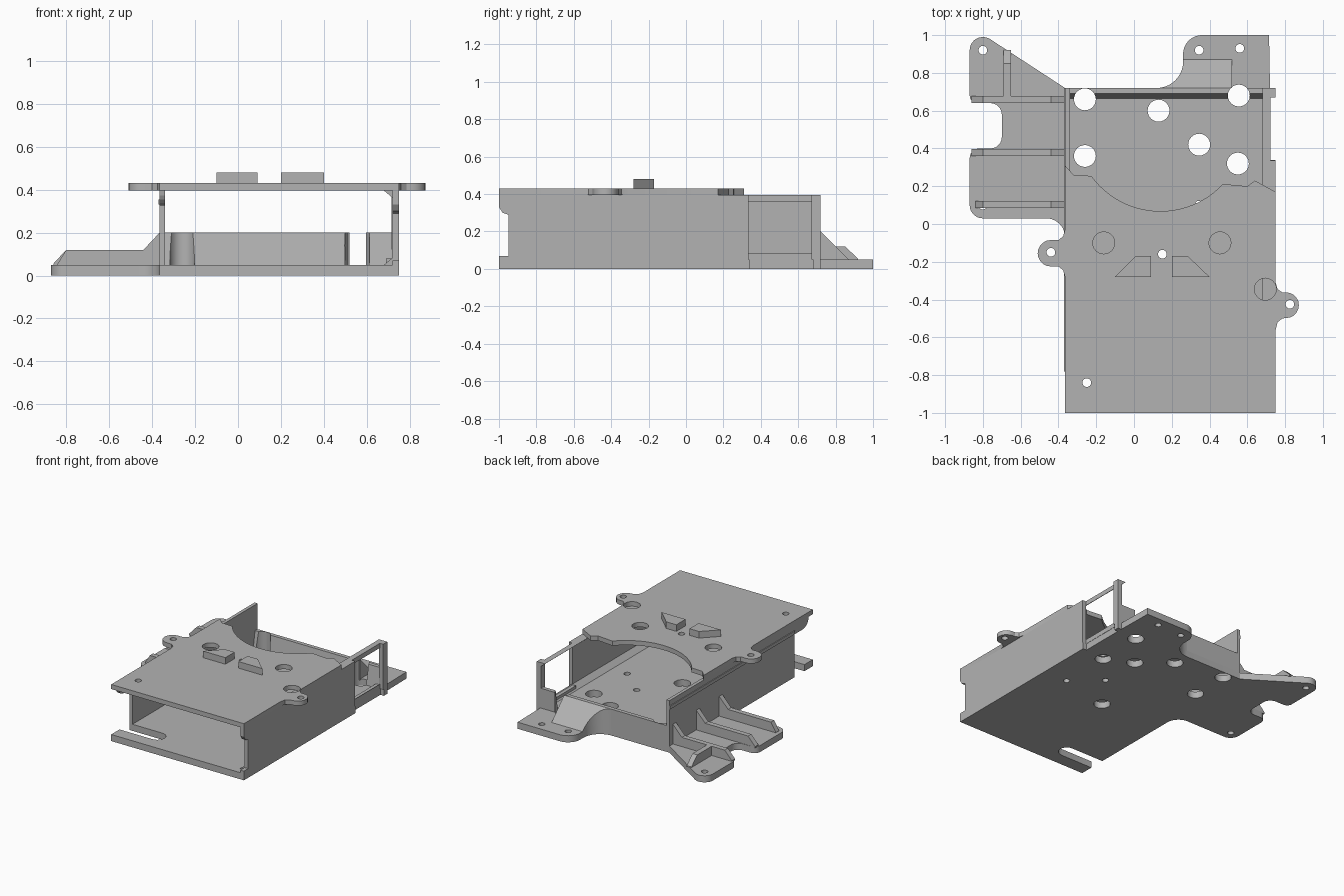
import bpy
import bmesh
from math import sin, cos, radians

cube = bpy.data.objects.get("Cube")
if cube:
    bpy.data.objects.remove(cube, do_unlink=True)

GREY = (0.45, 0.45, 0.45, 1)
grey = bpy.data.materials.new("plain grey")
grey.use_nodes = True
grey.diffuse_color = GREY
grey.node_tree.nodes["Principled BSDF"].inputs["Base Color"].default_value = GREY


def arc(cx, cy, r, start, end, steps=10):
    angles = [radians(start + (end - start) * i / steps) for i in range(steps + 1)]
    return [(cx + r * cos(a), cy + r * sin(a)) for a in angles]


def prism(name, outline, low, high, axis="z"):
    """Extrude an outline along an axis; high may be a function of the outline point."""
    place = {"x": lambda u, v, w: (w, u, v),
             "y": lambda u, v, w: (u, w, v),
             "z": lambda u, v, w: (u, v, w)}[axis]
    top = high if callable(high) else lambda u, v: high
    bm = bmesh.new()
    lower = [bm.verts.new(place(u, v, low)) for u, v in outline]
    upper = [bm.verts.new(place(u, v, top(u, v))) for u, v in outline]
    bm.faces.new(lower)
    bm.faces.new(upper)
    n = len(outline)
    for i in range(n):
        j = (i + 1) % n
        bm.faces.new((lower[i], lower[j], upper[j], upper[i]))
    bmesh.ops.recalc_face_normals(bm, faces=bm.faces)
    mesh = bpy.data.meshes.new(name)
    bm.to_mesh(mesh)
    bm.free()
    mesh.materials.append(grey)
    obj = bpy.data.objects.new(name, mesh)
    bpy.context.collection.objects.link(obj)
    return obj


def box(name, x0, x1, y0, y1, z0, z1):
    return prism(name, [(x0, y0), (x1, y0), (x1, y1), (x0, y1)], z0, z1)


def drill(obj, holes, low, high):
    """Cut round vertical holes given as (x, y, radius)."""
    bpy.context.view_layer.objects.active = obj
    for x, y, r in holes:
        cutter = prism("hole_cutter", arc(x, y, r, 0, 345, 23), low, high)
        cutter.hide_render = True
        mod = obj.modifiers.new("hole", "BOOLEAN")
        mod.operation = "DIFFERENCE"
        mod.solver = "EXACT"
        mod.object = cutter
        bpy.ops.object.modifier_apply(modifier=mod.name)
        bpy.data.objects.remove(cutter, do_unlink=True)


def smooth(obj):
    bpy.ops.object.select_all(action="DESELECT")
    obj.select_set(True)
    bpy.context.view_layer.objects.active = obj
    bpy.ops.object.shade_smooth_by_angle(angle=radians(30))


LEFT, RIGHT, BACK = -0.365, 0.75, 0.72
FLOOR, ROOF, TOP = 0.05, 0.395, 0.43
BIG, SMALL = 0.058, 0.023

# Base plate with front slot, rear tab and side flange
flare = arc(0.12, 0.86, 0.14, 0, -90)
outline = [(LEFT, -1), (RIGHT, -1), (RIGHT, 0.34), (0.72, 0.34), (0.72, 0.68),
           (RIGHT, 0.68), (RIGHT, BACK), (0.72, BACK), (0.715, 1)]
outline += arc(0.36, 0.9, 0.1, 90, 180) + flare + [(LEFT, BACK)]
outline += arc(-0.8, 0.92, 0.07, 57, 180) + arc(-0.83, 0.68, 0.04, 180, 270, 5)
outline += arc(-0.76, 0.58, 0.06, 90, 0, 6) + arc(-0.76, 0.46, 0.06, 0, -90, 6)
outline += arc(-0.82, 0.35, 0.05, 90, 180, 6) + arc(-0.8, 0.1, 0.07, 180, 270)
outline += arc(-0.465, -0.07, 0.1, 90, 0) + [(LEFT, -0.78)]
outline += arc(-0.09, -0.84, 0.06, 90, -90) + [(LEFT, -0.9)]
base = prism("base_plate", outline, 0, FLOOR)
large_holes = [(-0.26, 0.66), (-0.26, 0.36), (0.13, 0.6), (0.345, 0.42),
               (0.555, 0.68), (0.55, 0.32), (0.15, -0.17)]
small_holes = [(0.345, 0.1), (0.55, -0.08), (0.345, 0.92), (0.56, 0.93),
               (-0.8, 0.92), (-0.8, 0.1)]
drill(base, [(x, y, BIG) for x, y in large_holes]
      + [(x, y, SMALL) for x, y in small_holes], -0.1, 0.3)
smooth(base)

# Rear wall, cut by the floor holes it meets
rear = prism("rear_wall", [(0.665, FLOOR), (BACK, FLOOR), (BACK, 0.2), (0.69, 0.2)],
             LEFT + 0.025, 0.72, "x")
drill(rear, [(-0.26, 0.66, BIG), (0.555, 0.68, BIG)], 0, 0.3)
smooth(rear)

# Ramp on the rear tab
ramp = prism("rear_ramp", [(0.52, BACK), (0.52, 0.87)] + [(0.26, 0.87)] + flare,
             0.04, lambda x, y: max(0.045, 0.2 - (y - BACK)))
smooth(ramp)

# Side walls, open frame and its rails
box("right_wall", LEFT, LEFT + 0.025, -0.78, BACK, FLOOR, ROOF)
box("right_wall_ridge", LEFT - 0.006, LEFT, -0.78, BACK, 0.33, 0.355)
corner = [(-0.78, ROOF), (-0.95, ROOF)] + arc(-0.88, 0.395, 0.07, 180, 270, 5) + [(-0.78, 0.325)]
prism("right_wall_front_corner", corner, LEFT, LEFT + 0.025, "x")
box("left_wall", 0.72, RIGHT, -0.95, 0.335, FLOOR, ROOF)
box("left_wall_front_foot", 0.72, RIGHT, -1, -0.95, FLOOR, 0.07)
prism("left_wall_front_corner", [(-1, ROOF), (-0.95, ROOF), (-0.95, 0.29), (-0.98, 0.3), (-1, 0.33)],
      0.72, RIGHT, "x")
box("frame_post", 0.715, RIGHT, 0.67, BACK, FLOOR, ROOF)
box("frame_sill", 0.69, 0.72, 0.335, 0.67, FLOOR, 0.08)
prism("upper_rail", [(0.68, ROOF), (0.722, ROOF), (0.722, 0.36)], -0.95, BACK, "y")
prism("lower_rail", [(0.68, FLOOR), (0.722, FLOOR), (0.722, 0.085)], -0.95, BACK, "y")

# Ribs on the side flange
rib = [(-0.86, 0.045), (-0.86, 0.055), (-0.8, 0.12), (-0.44, 0.12),
       (LEFT, 0.2), (LEFT, 0.045)]
inner_rib = [(max(x, -0.84), z) for x, z in rib]
for name, y, shape in (("front_rib", 0.085, inner_rib), ("middle_rib", 0.36, rib),
                       ("back_rib", 0.64, rib)):
    prism(name, shape, y, y + 0.038, "y")
prism("cross_rib", [(0.67, 0.045), (0.67, 0.12), (0.85, 0.12), (0.92, 0.055), (0.92, 0.045)],
      -0.69, -0.65, "x")

# Top plate with two screw tabs and a scooped rear edge
lid = [(LEFT, -1), (RIGHT, -1), (RIGHT, -0.56), (0.76, -0.52), (0.785, -0.5)]
lid += arc(0.805, -0.43, 0.068, -90, 90)
lid += [(0.785, -0.362), (0.76, -0.345), (RIGHT, -0.31), (RIGHT, 0.17), (0.64, 0.23), (0.6, 0.2)]
lid += arc(0.14, 0.52, 0.452, -43, -144, 24)
lid += [(-0.32, 0.26), (LEFT, 0.31), (LEFT, -0.03), (-0.375, -0.065), (-0.4, -0.085)]
lid += arc(-0.44, -0.155, 0.07, 90, 270)
lid += [(-0.4, -0.225), (-0.375, -0.245), (LEFT, -0.28)]
top_plate = prism("top_plate", lid, ROOF, TOP)
drill(top_plate, [(-0.16, -0.1, BIG), (0.455, -0.1, BIG), (0.695, -0.345, BIG),
                  (0.15, -0.16, SMALL), (-0.25, -0.84, SMALL),
                  (-0.44, -0.15, SMALL), (0.825, -0.425, SMALL)], 0.35, 0.5)
smooth(top_plate)

# Raised wedge stops
prism("right_stop", [(-0.1, -0.28), (0.09, -0.28), (0.09, -0.17), (0.01, -0.17)], TOP - 0.005, 0.48)
prism("left_stop", [(0.2, -0.28), (0.4, -0.28), (0.285, -0.17), (0.2, -0.17)], TOP - 0.005, 0.48)
